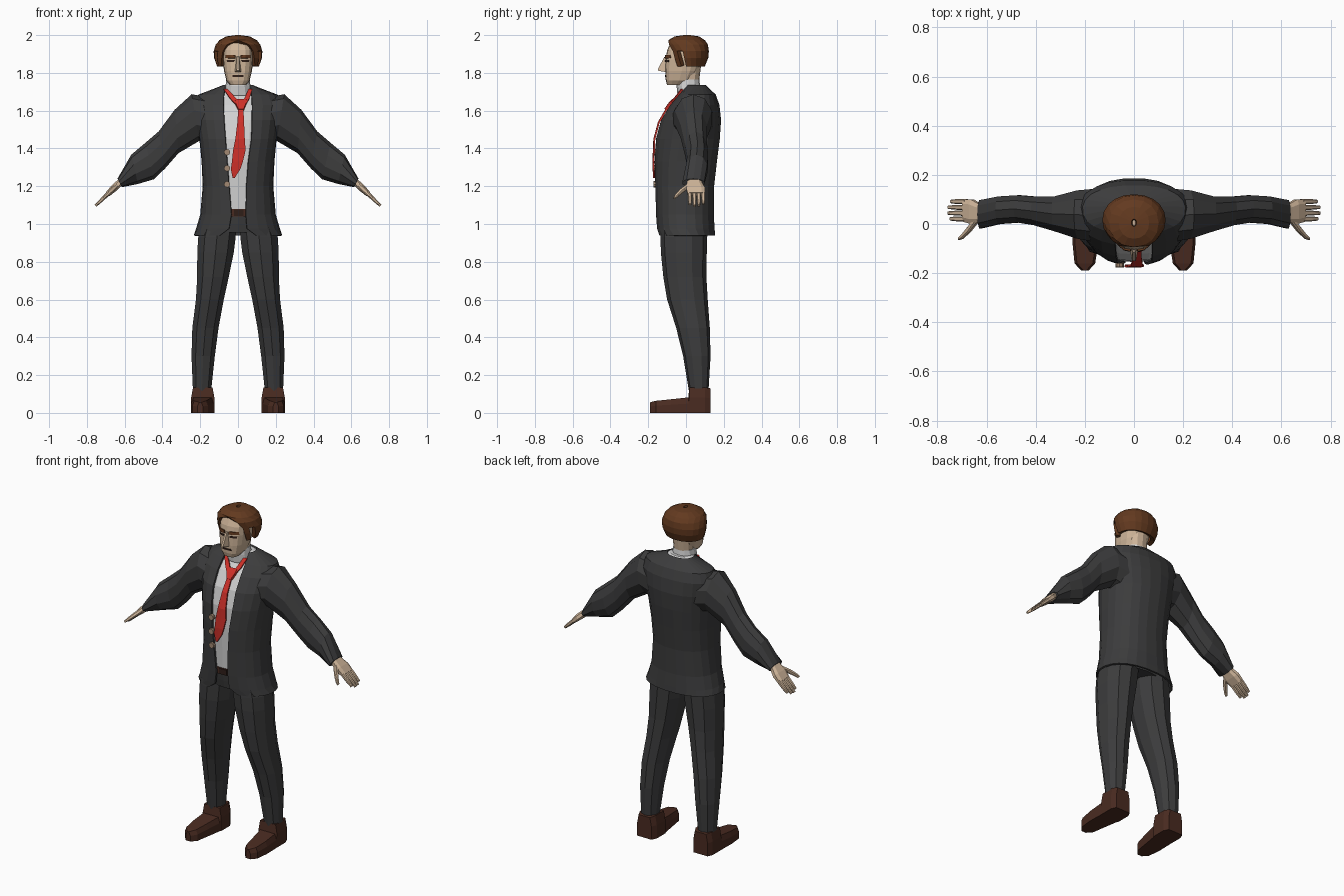
import bpy, bmesh, math
from mathutils import Vector

if "Cube" in bpy.data.objects:
    bpy.data.objects.remove(bpy.data.objects["Cube"])

PI = math.pi


def material(name, r, g, b):
    m = bpy.data.materials.new(name)
    m.diffuse_color = (r, g, b, 1)
    m.use_nodes = True
    m.node_tree.nodes["Principled BSDF"].inputs["Base Color"].default_value = m.diffuse_color
    return m


SUIT = material("charcoal_cloth", .045, .045, .046)
SHIRT = material("white_cloth", .64, .64, .64)
RED = material("red_silk", .62, .03, .022)
SKIN = material("skin", .62, .46, .32)
HAIR = material("brown_hair", .125, .042, .014)
SHOE = material("dark_brown_leather", .068, .024, .015)
DARK = material("dark_feature", .03, .014, .01)
BUTTON = material("tan_button", .36, .25, .17)


def ring(z, hw, yf, yb, n=12, p=.9, xc=0, gap=None):
    """Horizontal superellipse section; gap=(left, right) leaves the front open."""
    a0, a1 = 0, 2 * PI * (1 - 1 / n)
    if gap:
        a0 = math.asin(min(1, (gap[1] / hw) ** (1 / p)))
        a1 = 2 * PI - math.asin(min(1, (gap[0] / hw) ** (1 / p)))
    yc, ry = (yf + yb) / 2, (yb - yf) / 2
    pts = []
    for i in range(n):
        a = a0 + (a1 - a0) * i / (n - 1)
        s, c = math.sin(a), math.cos(a)
        pts.append((xc + hw * math.copysign(abs(s) ** p, s),
                    yc - ry * math.copysign(abs(c) ** p, c), z))
    return pts


def add(name, bm, mat, mirror=False, thick=0, offset=-1):
    me = bpy.data.meshes.new(name)
    bm.to_mesh(me)
    bm.free()
    me.materials.append(mat)
    ob = bpy.data.objects.new(name, me)
    bpy.context.collection.objects.link(ob)
    if thick:
        mod = ob.modifiers.new("thickness", 'SOLIDIFY')
        mod.thickness, mod.offset = thick, offset
    if mirror:
        ob.modifiers.new("mirror", 'MIRROR').use_mirror_merge = False
    return ob


def loft(name, rings, mat, closed=True, skip=(), **kw):
    """Skin a list of sections; closed ones are capped at both ends."""
    bm = bmesh.new()
    vs = [[bm.verts.new(p) for p in r] for r in rings]
    n = len(rings[0])
    for j in range(len(vs) - 1):
        for i in range(n if closed else n - 1):
            k = (i + 1) % n
            if (j, i) not in skip:
                bm.faces.new((vs[j][i], vs[j][k], vs[j + 1][k], vs[j + 1][i]))
    if closed:
        bm.faces.new(vs[0][::-1])
        bm.faces.new(vs[-1])
        bmesh.ops.recalc_face_normals(bm, faces=bm.faces[:])
    else:
        bmesh.ops.remove_doubles(bm, verts=bm.verts[:], dist=.0005)
    return add(name, bm, mat, **kw)


def front_y(rows, z, x, p):
    """Depth of the front surface of a lofted body at height z, offset x."""
    for a, b in zip(rows, rows[1:]):
        if z <= b[0]:
            break
    t = max(0, min(1, (z - a[0]) / (b[0] - a[0])))
    hw, yf, yb = (a[i] + (b[i] - a[i]) * t for i in (1, 2, 3))
    k = (1 - min(1, abs(x) / hw) ** (2 / p)) ** (p / 2)
    return (yf + yb) / 2 - (yb - yf) / 2 * k


def plate(name, rows, mat, body, p, off, thick=.008, mirror=False, cols=3):
    """Thin strip of (z, left, right) rows laid over the front of a body."""
    pts = []
    for z, l, r in rows:
        xs = [l + (r - l) * i / (cols - 1) for i in range(cols)]
        pts.append([(x, front_y(body, z, x, p) - off, z) for x in xs])
    return loft(name, pts, mat, closed=False, thick=thick, mirror=mirror)


# Jacket: open shell, rows are z, half width, front, back, left gap, right gap
BP = .88
coat = [(.94, .235, -.15, .155, .095, .095), (.975, .222, -.155, .153, .048, .048),
        (1.05, .2, -.16, .148, .035, .042), (1.2, .187, -.165, .15, .047, .045),
        (1.33, .193, -.17, .165, .058, .055), (1.45, .205, -.165, .18, .067, .072),
        (1.55, .222, -.138, .187, .074, .075), (1.63, .232, -.088, .178, .077, .075),
        (1.685, .21, -.04, .158, .075, .072), (1.735, .08, -.012, .105, .066, .066)]
loft("jacket", [ring(*c[:4], n=22, p=BP, gap=c[4:]) for c in coat], SUIT,
     closed=False, thick=.01)


def inner(z, d, n=24):
    """Section of the jacket shape at height z, shrunk by d."""
    for a, b in zip(coat, coat[1:]):
        if z <= b[0]:
            break
    t = (z - a[0]) / (b[0] - a[0])
    hw, yf, yb = (a[i] + (b[i] - a[i]) * t for i in (1, 2, 3))
    return ring(z, hw - d, yf + d, yb - d, n=n, p=BP)


# Shirt, collar, belt and the top of the trousers
loft("shirt", [inner(c[0], .015) for c in coat[2:]], SHIRT)
loft("collar", [ring(1.68, .075, -.045, .085), ring(1.73, .066, -.05, .075),
                ring(1.765, .062, -.045, .07)], SHIRT)
loft("belt", [inner(1.04, .011), inner(1.08, .011)], SHOE)
plate("buckle", [(1.043, -.02, .03), (1.077, -.02, .03)], DARK, coat, BP, -.007)
loft("trouser_top", [ring(.955, .19, -.13, .115), ring(1.0, .195, -.138, .125),
                     inner(1.045, .016, 12)], SUIT)

# Trouser legs: z, inner x, outer x, front, back
legs = [(1.0, .003, .195, -.135, .122), (.93, .008, .215, -.135, .112),
        (.85, .018, .22, -.133, .11), (.72, .045, .22, -.12, .108),
        (.6, .072, .226, -.1, .115), (.45, .1, .245, -.052, .126),
        (.3, .12, .249, -.015, .13), (.1, .142, .24, .018, .118)]
loft("trouser_leg", [ring(z, (b - a) / 2, f, k, n=10, p=.9, xc=(a + b) / 2)
                     for z, a, b, f, k in legs], SUIT, mirror=True)

# Shoes: rectangular sections from heel to toe; y, inner x, outer x, top z
shoe = [(.13, .14, .235, .13), (.1, .125, .248, .135), (.018, .125, .248, .135),
        (.012, .13, .248, .082), (-.08, .145, .25, .072), (-.16, .158, .242, .064),
        (-.19, .185, .215, .056)]
loft("shoe", [[(a, y, 0), (b, y, 0), (b, y, t * .6), (b - .01, y, t),
               (a + .01, y, t), (a, y, t * .6)] for y, a, b, t in shoe], SHOE, mirror=True)

# Sleeves: top x, top z, bottom x, bottom z, front y, back y
sleeve = [(.15, 1.67, .14, 1.42, -.08, .15), (.245, 1.687, .205, 1.44, -.065, .142),
          (.335, 1.605, .315, 1.375, -.032, .115), (.42, 1.49, .385, 1.295, -.008, .115),
          (.49, 1.43, .445, 1.237, .003, .12), (.565, 1.367, .53, 1.212, -.003, .115),
          (.638, 1.24, .615, 1.195, -.022, .1)]
rings = []
for tx, tz, bx, bz, f, k in sleeve:
    rings.append([((tx + bx) / 2 + (tx - bx) / 2 * math.cos(a),
                   (f + k) / 2 + (k - f) / 2 * math.sin(a),
                   (tz + bz) / 2 + (tz - bz) / 2 * math.cos(a))
                  for a in (2 * PI * i / 10 for i in range(10))])
loft("sleeve", rings, SUIT, mirror=True)

# Hands: sections along the sloping hand axis; s, y centre, half width, half thickness
AXIS, UP, WRIST = Vector((.72, 0, -.69)), Vector((.69, 0, .72)), Vector((.622, 0, 1.223))


def hand_part(name, secs):
    out = []
    for s, y, w, t in secs:
        c = WRIST + AXIS * s + Vector((0, y, 0))
        out.append([c + UP * (t * v) + Vector((0, w * u, 0))
                    for u, v in ((-1, -.5), (-.6, -1), (.6, -1), (1, -.5),
                                 (1, .5), (.6, 1), (-.6, 1), (-1, .5))])
    loft(name, out, SKIN, mirror=True)


hand_part("palm", [(-.03, .042, .035, .018), (.015, .045, .04, .018),
                   (.05, .05, .05, .019), (.095, .055, .046, .014)])
for i, tip in enumerate((.172, .184, .182, .168)):
    y = .02 + .0235 * i
    hand_part("finger", [(.085, y, .0108, .011), (.135, y + .001, .01, .01),
                         (tip, y + .001, .007, .007)])
hand_part("thumb", [(.02, .025, .018, .013), (.065, -.02, .014, .012),
                    (.105, -.05, .01, .009), (.125, -.06, .006, .006)])

# Head and neck
HP = .72
head = [(1.735, .042, -.1, -.005), (1.76, .062, -.107, .035), (1.81, .074, -.11, .065),
        (1.87, .08, -.108, .085), (1.92, .079, -.1, .09), (1.965, .062, -.08, .07)]
loft("head", [ring(*h, n=16, p=HP) for h in head], SKIN)
loft("neck", [ring(1.72, .056, -.035, .065), ring(1.88, .062, -.03, .085)], SKIN)
loft("nose", [[(-.018, -.1, 1.803), (.018, -.1, 1.803), (.008, -.15, 1.812), (-.008, -.15, 1.812)],
              [(-.016, -.1, 1.825), (.016, -.1, 1.825), (.006, -.146, 1.826), (-.006, -.146, 1.826)],
              [(-.009, -.1, 1.888), (.009, -.1, 1.888), (.005, -.114, 1.885), (-.005, -.114, 1.885)]], SKIN)

# Facial features as thin plates
plate("eyebrow", [(1.878, .014, .068), (1.894, .016, .066)], HAIR, head, HP, .007, mirror=True)
plate("eye", [(1.858, .022, .058), (1.868, .02, .06)], DARK, head, HP, .003, .004, mirror=True)
plate("mouth", [(1.779, -.03, .03), (1.788, -.028, .028)], DARK, head, HP, .003, .004, cols=5)

# Hair: thick cap open over the face, with a notch on each side above the ear
hair = [(1.835, .112, -.08, .1, .09), (1.88, .127, -.085, .118, .086),
        (1.915, .129, -.09, .121, .08), (1.95, .118, -.102, .116, .058),
        (1.973, .1, -.094, .1, 0), (1.993, .062, -.06, .07, 0), (2.0, .01, -.01, .02, 0)]
loft("hair", [ring(*h[:4], n=17, p=.95, gap=(h[4], h[4])) for h in hair], HAIR, closed=False,
     skip=[(j, i) for j in (0, 1) for i in (1, 14)], thick=.024)

# Tie: hanging blade, knot and two neck straps
plate("tie_blade", [(1.243, -.028, -.018), (1.29, -.038, .012), (1.33, -.032, .026),
                    (1.39, -.026, .04), (1.45, -.014, .036), (1.54, -.003, .032),
                    (1.63, .002, .028)], RED, coat, BP, .008, .009)
plate("tie_knot", [(1.61, .002, .03), (1.64, -.012, .042), (1.662, -.016, .044)],
      RED, coat, BP, .014, .02)
plate("tie_strap_left", [(1.635, -.012, .012), (1.67, -.045, -.014), (1.715, -.076, -.056)],
      RED, coat, BP, .009, .009)
plate("tie_strap_right", [(1.635, .02, .042), (1.67, .036, .062), (1.715, .056, .076)],
      RED, coat, BP, .009, .009)

# Jacket buttons
for z in (1.38, 1.295, 1.21):
    y = front_y(coat, z, -.06, BP)
    bpy.ops.mesh.primitive_cylinder_add(vertices=8, radius=.017, depth=.018,
                                        location=(-.058, y - .004, z), rotation=(PI / 2, 0, 0))
    ob = bpy.context.object
    ob.name = "button"
    ob.data.materials.append(BUTTON)
